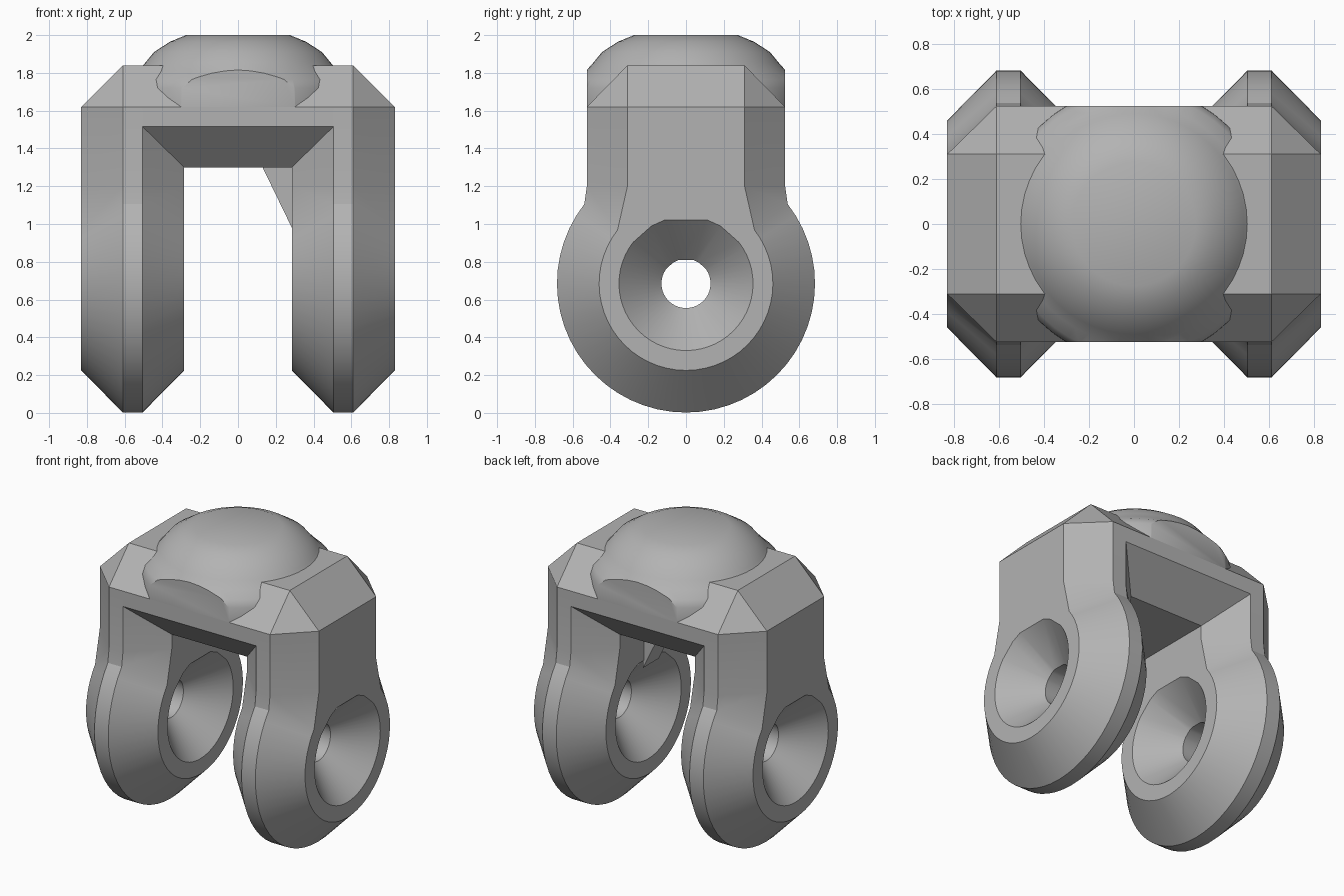
import bpy, bmesh, math
from mathutils import Vector

cube = bpy.data.objects.get("Cube")
if cube:
    bpy.data.objects.remove(cube, do_unlink=True)

grey = bpy.data.materials.new("plain_grey")
grey.use_nodes = True
GREY = (0.45, 0.45, 0.45, 1)
grey.diffuse_color = GREY
grey.node_tree.nodes["Principled BSDF"].inputs["Base Color"].default_value = GREY

# Shared dimensions
EYE_Z = 0.685                       # height of the eye centre
X_IN, X_IN_FULL, X_OUT_FULL, X_OUT = 0.285, 0.505, 0.61, 0.83
HALF, FLAT = 0.525, 0.31            # half depth of the block, and of its flats
SHOULDER, TOP = 1.62, 1.84


def finish(name, bm, angle=25):
    bmesh.ops.remove_doubles(bm, verts=bm.verts, dist=0.0005)
    bmesh.ops.recalc_face_normals(bm, faces=bm.faces)
    mesh = bpy.data.meshes.new(name)
    bm.to_mesh(mesh)
    bm.free()
    obj = bpy.data.objects.new(name, mesh)
    bpy.context.collection.objects.link(obj)
    mesh.materials.append(grey)
    bpy.ops.object.select_all(action='DESELECT')
    obj.select_set(True)
    bpy.context.view_layer.objects.active = obj
    bpy.ops.object.shade_smooth_by_angle(angle=math.radians(angle))
    return obj


def loft(bm, rings, closed):
    """Join rings of equal point count with quads."""
    loops = [[bm.verts.new(p) for p in ring] for ring in rings]
    pairs = list(zip(loops, loops[1:]))
    if closed:
        pairs.append((loops[-1], loops[0]))
    for a, b in pairs:
        for i in range(len(a)):
            j = (i + 1) % len(a)
            bm.faces.new((a[i], a[j], b[j], b[i]))
    return loops


def arm_outline(radius, half, corners):
    """Round eye below, straight neck above, as (y, z) points."""
    start, end, steps = math.radians(-218), math.radians(38), 40
    arc = [start + (end - start) * i / steps for i in range(steps + 1)]
    pts = [(radius * math.cos(a), EYE_Z + radius * math.sin(a)) for a in arc]
    right = [(half, 1.2)] + corners
    return pts + right + [(-y, z) for y, z in reversed(right)]


def arm(name, side):
    full = arm_outline(0.683, HALF, [(HALF, SHOULDER), (FLAT, TOP)])
    inset = arm_outline(0.46, FLAT, [(FLAT, SHOULDER), (FLAT, SHOULDER)])

    def hole(radius):
        angles = [math.atan2(z - EYE_Z, y) for y, z in inset]
        return [(radius * math.cos(a), EYE_Z + radius * math.sin(a)) for a in angles]

    sections = [(X_IN_FULL, hole(0.13)), (X_IN, hole(0.355)), (X_IN, inset),
                (X_IN_FULL, full), (X_OUT_FULL, full), (X_OUT, inset),
                (X_OUT, hole(0.355)), (X_OUT_FULL, hole(0.13))]
    bm = bmesh.new()
    loft(bm, [[(side * x, y, z) for y, z in ring] for x, ring in sections], True)
    finish(name, bm)


arm("left_arm", 1)
arm("right_arm", -1)

# Bridge between the arms, bevelled above and below
half_profile = [(FLAT, 1.30), (HALF, 1.515), (HALF, SHOULDER), (FLAT, TOP)]
profile = half_profile + [(-y, z) for y, z in reversed(half_profile)]
bm = bmesh.new()
loft(bm, [[(x, y, z) for y, z in profile] for x in (-X_IN_FULL, X_IN_FULL)], False)
finish("bridge", bm)

# Domed cap with a flat top, trimmed flush with the bridge
dome_profile = [(0.605, SHOULDER), (0.603, 1.72), (0.58, 1.765), (0.53, 1.81),
                (0.49, 1.855), (0.445, 1.91), (0.36, 1.965), (0.275, 2.0)]
count = 48
bm = bmesh.new()
rings = [[(r * math.cos(math.tau * i / count), r * math.sin(math.tau * i / count), z)
          for i in range(count)] for r, z in dome_profile]
bm.faces.new(loft(bm, rings, False)[-1])
bm.faces.new([bm.verts.new(p) for p in rings[0]])
bmesh.ops.remove_doubles(bm, verts=bm.verts, dist=0.0005)
for side in (-1, 1):
    cut = bmesh.ops.bisect_plane(
        bm, geom=bm.verts[:] + bm.edges[:] + bm.faces[:],
        plane_co=Vector((0, side * HALF, 0)), plane_no=Vector((0, side, 0)), clear_outer=True)
    edges = [e for e in cut["geom_cut"] if isinstance(e, bmesh.types.BMEdge)]
    bmesh.ops.holes_fill(bm, edges=edges, sides=0)
finish("domed_cap", bm, 32)

# Small web under the bridge on one arm
triangle = [(0.13, 1.30), (0.29, 1.30), (0.29, 0.97)]
bm = bmesh.new()
ends = loft(bm, [[(x, y, z) for x, z in triangle] for y in (-0.12, 0.05)], False)
for end in ends:
    bm.faces.new(end)
finish("corner_web", bm)
